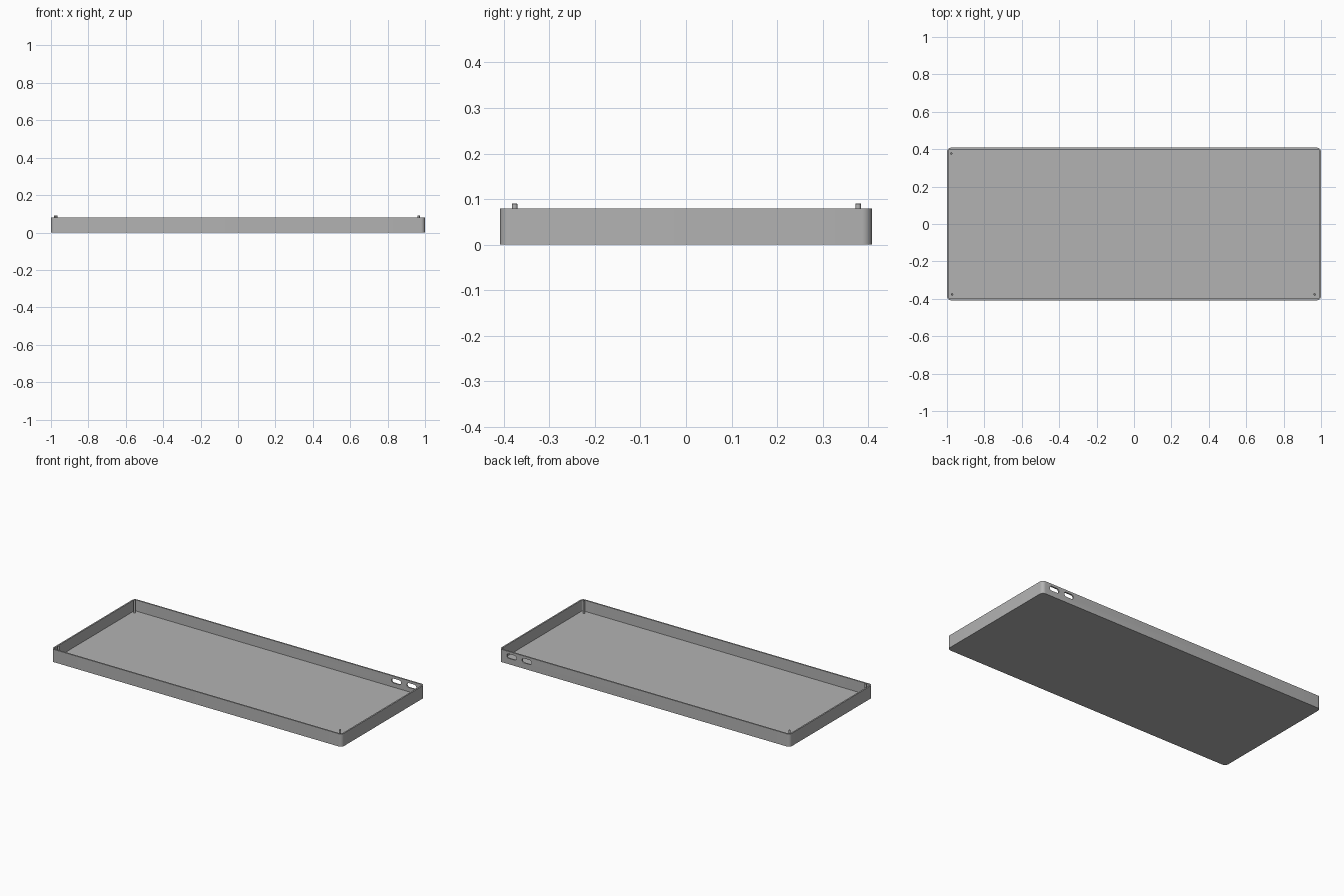
import bpy, bmesh
from math import cos, sin, pi
from mathutils import Matrix

cube = bpy.data.objects.get("Cube")
if cube:
    bpy.data.objects.remove(cube, do_unlink=True)

grey = bpy.data.materials.new("plain grey")
grey.use_nodes = True
grey.diffuse_color = (0.45, 0.45, 0.45, 1)
grey.node_tree.nodes["Principled BSDF"].inputs["Base Color"].default_value = grey.diffuse_color

HALF_X, HALF_Y, HEIGHT = 1.0, 0.408, 0.079
WALL, FLOOR, RADIUS = 0.009, 0.01, 0.022


def rounded_prism(name, hx, hy, radius, z0, z1, steps=8):
    """Rounded rectangle in XY, extruded from z0 to z1."""
    bm = bmesh.new()
    ring = []
    for q, (sx, sy) in enumerate([(1, 1), (-1, 1), (-1, -1), (1, -1)]):
        for i in range(steps + 1):
            a = (q + i / steps) * pi / 2
            ring.append(bm.verts.new((sx * (hx - radius) + radius * cos(a),
                                      sy * (hy - radius) + radius * sin(a), z0)))
    bottom = bm.faces.new(ring)
    top = bmesh.ops.extrude_face_region(bm, geom=[bottom])["geom"]
    bmesh.ops.translate(bm, vec=(0, 0, z1 - z0),
                        verts=[g for g in top if isinstance(g, bmesh.types.BMVert)])
    bmesh.ops.remove_doubles(bm, verts=bm.verts, dist=1e-6)
    bmesh.ops.recalc_face_normals(bm, faces=bm.faces)
    return finish(bm, name)


def finish(bm, name):
    mesh = bpy.data.meshes.new(name)
    bm.to_mesh(mesh)
    bm.free()
    mesh.materials.append(grey)
    obj = bpy.data.objects.new(name, mesh)
    bpy.context.collection.objects.link(obj)
    return obj


def activate(obj):
    bpy.ops.object.select_all(action='DESELECT')
    obj.select_set(True)
    bpy.context.view_layer.objects.active = obj


def cut(obj, cutter):
    mod = obj.modifiers.new("cut", 'BOOLEAN')
    mod.operation, mod.solver, mod.object = 'DIFFERENCE', 'EXACT', cutter
    activate(obj)
    bpy.ops.object.modifier_apply(modifier=mod.name)
    bpy.data.objects.remove(cutter, do_unlink=True)


# Open tray with rounded corners
tray = rounded_prism("tray", HALF_X, HALF_Y, RADIUS, 0, HEIGHT)
cut(tray, rounded_prism("tray_hollow", HALF_X - WALL, HALF_Y - WALL,
                        RADIUS - WALL, FLOOR, HEIGHT + 0.05))

# Two rounded port slots through the back wall
for x in (0.81, 0.915):
    slot = rounded_prism("slot_cutter", 0.033, 0.014, 0.0135, -0.03, 0.03)
    slot.data.transform(Matrix.Translation((x, HALF_Y, 0.05)) @ Matrix.Rotation(pi / 2, 4, 'X'))
    cut(tray, slot)

# Locating pins rising from the floor, with a small chamfer on top
pins = []
for name, x, y in (("back_right_pin", -0.977, 0.378),
                   ("front_right_pin", -0.972, -0.376),
                   ("front_left_pin", 0.966, -0.376)):
    bm = bmesh.new()
    r, top = 0.006, 0.091
    base = FLOOR - 0.002
    bmesh.ops.create_cone(bm, cap_ends=True, segments=20, radius1=r, radius2=r, depth=top - base,
                          matrix=Matrix.Translation((x, y, (top + base) / 2)))
    rim = [e for e in bm.edges if all(v.co.z > top - 1e-4 for v in e.verts)]
    bmesh.ops.bevel(bm, geom=rim, offset=0.0015, segments=1, affect='EDGES')
    pins.append(finish(bm, name))

for obj in [tray] + pins:
    activate(obj)
    bpy.ops.object.shade_smooth_by_angle(angle=pi / 6)
